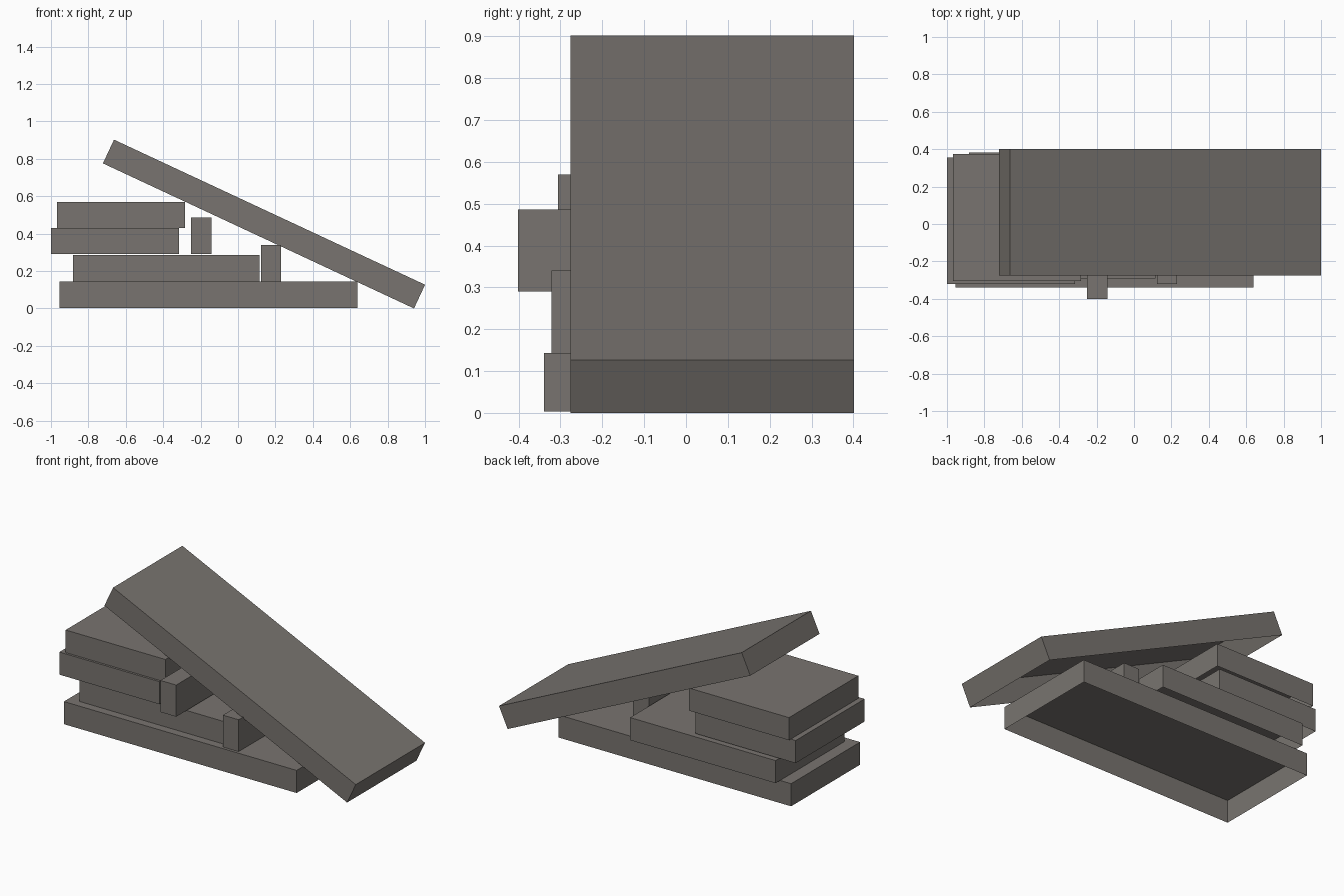
import bpy, bmesh, math
from mathutils import Matrix, Vector

if "Cube" in bpy.data.objects:
    bpy.data.objects.remove(bpy.data.objects["Cube"])

stone = bpy.data.materials.new("warm grey stone")
stone.diffuse_color = (0.19, 0.175, 0.16, 1)
stone.use_nodes = True
stone.node_tree.nodes["Principled BSDF"].inputs["Base Color"].default_value = stone.diffuse_color


def slab(name, x, y, z, tilt=0.0, offset=(0, 0, 0)):
    """Box shell with an open underside, spanning the given ranges."""
    bm = bmesh.new()
    lo, hi = Vector((x[0], y[0], z[0])), Vector((x[1], y[1], z[1]))
    bmesh.ops.create_cube(bm, size=1, matrix=Matrix.Translation((lo + hi) / 2)
                          @ Matrix.Diagonal((hi - lo).to_4d()))
    bm.normal_update()
    under = [f for f in bm.faces if f.normal.z < -0.5]
    bmesh.ops.delete(bm, geom=under, context='FACES_ONLY')
    bm.transform(Matrix.Translation(offset) @ Matrix.Rotation(tilt, 4, 'Y'))
    me = bpy.data.meshes.new(name)
    bm.to_mesh(me)
    bm.free()
    me.materials.append(stone)
    bpy.context.collection.objects.link(bpy.data.objects.new(name, me))


# Stack of flat slabs
slab("base_slab", (-0.955, 0.64), (-0.34, 0.335), (0.003, 0.143))
slab("second_slab", (-0.882, 0.115), (-0.292, 0.383), (0.145, 0.285))
slab("third_slab", (-1.0, -0.315), (-0.32, 0.355), (0.29, 0.43))
slab("top_slab", (-0.967, -0.283), (-0.306, 0.373), (0.43, 0.57))

# Cross bars propping the ramp
slab("upper_prop", (-0.25, -0.142), (-0.402, 0.11), (0.29, 0.486))
slab("lower_prop", (0.122, 0.23), (-0.322, 0.19), (0.143, 0.34))

# Leaning ramp, pivoting on its lower right edge
slab("ramp", (-1.835, 0), (-0.276, 0.402), (0, 0.14),
     math.radians(25), (0.941, 0, 0.0))
